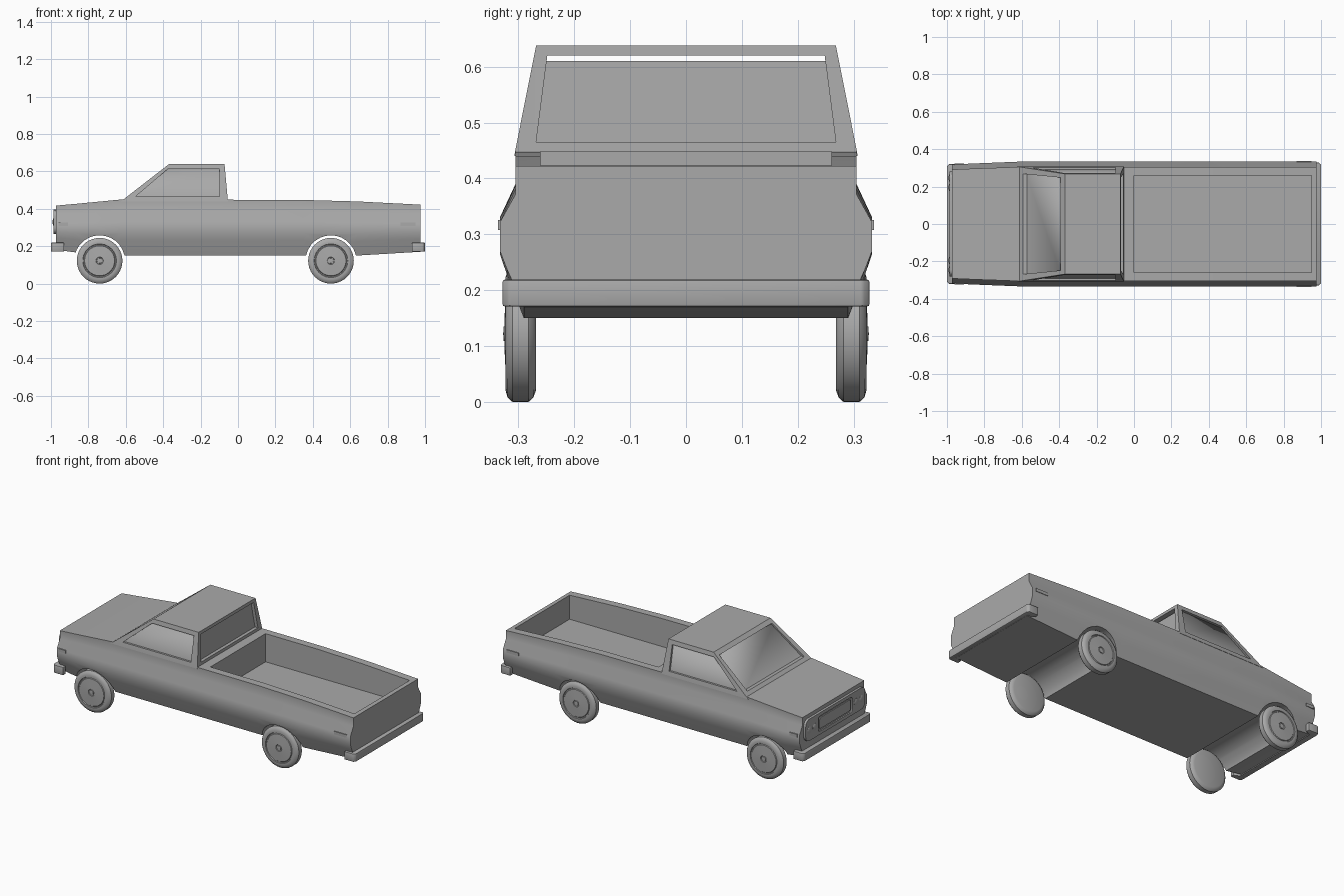
import bpy, bmesh, math
from mathutils import Matrix, Vector

if "Cube" in bpy.data.objects:
    bpy.data.objects.remove(bpy.data.objects["Cube"])

grey = bpy.data.materials.new("plain grey")
grey.use_nodes = True
grey.diffuse_color = (0.4, 0.4, 0.4, 1)
grey.node_tree.nodes["Principled BSDF"].inputs["Base Color"].default_value = grey.diffuse_color


def finish(name, bm, angle=35):
    bmesh.ops.recalc_face_normals(bm, faces=bm.faces[:])
    mesh = bpy.data.meshes.new(name)
    bm.to_mesh(mesh)
    bm.free()
    mesh.materials.append(grey)
    ob = bpy.data.objects.new(name, mesh)
    bpy.context.collection.objects.link(ob)
    smooth(ob, angle)
    return ob


def smooth(ob, angle=35):
    bpy.ops.object.select_all(action='DESELECT')
    ob.select_set(True)
    bpy.context.view_layer.objects.active = ob
    bpy.ops.object.shade_smooth_by_angle(angle=math.radians(angle))


def loft(name, rings, bevel=0, angle=35):
    """Bridge equal rings of points and cap both ends."""
    bm = bmesh.new()
    rows = [[bm.verts.new(p) for p in ring] for ring in rings]
    n = len(rows[0])
    for a, b in zip(rows, rows[1:]):
        for i in range(n):
            bm.faces.new((a[i], a[(i + 1) % n], b[(i + 1) % n], b[i]))
    bm.faces.new(rows[0])
    bm.faces.new(rows[-1])
    if bevel:
        bmesh.ops.bevel(bm, geom=bm.edges[:], offset=bevel, segments=2,
                        affect='EDGES', profile=0.5)
    return finish(name, bm, angle)


def rect(x0, x1, half, z):
    return [(x0, -half, z), (x1, -half, z), (x1, half, z), (x0, half, z)]


def box(name, x0, x1, y0, y1, z0, z1, bevel=0):
    return loft(name, [[(x0, y0, z), (x1, y0, z), (x1, y1, z), (x0, y1, z)]
                       for z in (z0, z1)], bevel)


def along_y(name, outline, half=0.6):
    return loft(name, [[(x, y, z) for x, z in outline] for y in (-half, half)])


def cut(target, *cutters):
    for c in cutters:
        mod = target.modifiers.new("cut", 'BOOLEAN')
        mod.operation = 'DIFFERENCE'
        mod.solver = 'EXACT'
        mod.object = c
        bpy.context.view_layer.objects.active = target
        bpy.ops.object.modifier_apply(modifier=mod.name)
        bpy.data.objects.remove(c)
    smooth(target)


def spin(name, profile, matrix, steps=40):
    """Lathe (radius, depth) points about the local z axis."""
    bm = bmesh.new()
    vs = [bm.verts.new((r, 0, d)) for r, d in profile]
    es = [bm.edges.new(p) for p in zip(vs, vs[1:])]
    bmesh.ops.spin(bm, geom=vs + es, cent=(0, 0, 0), axis=(0, 0, 1),
                   angle=math.tau, steps=steps)
    bmesh.ops.remove_doubles(bm, verts=bm.verts[:], dist=1e-5)
    bm.transform(matrix)
    return finish(name, bm)


# Body shell: one cross-section carried along the length
section = [(0.29, 0.15), (0.32, 0.23), (0.333, 0.27), (0.333, 0.33), (0.305, 0.39), (0.305, 0.45)]
stations = [(-0.972, 0.18, 0.417, 0.955), (-0.87, 0.167, 0.426, 0.97), (-0.62, 0.15, 0.45, 1),
            (0.35, 0.15, 0.447, 1), (0.64, 0.15, 0.439, 1), (0.975, 0.17, 0.422, 1)]
rings = []
for x, low, high, wide in stations:
    side = [(y * wide, low + (z - 0.15) / 0.3 * (high - low)) for y, z in section]
    rings.append([(x, y, z) for y, z in side] + [(x, -y, z) for y, z in reversed(side)])
body = loft("body", rings)

# Open bed and the wheel channels
AXLES = {"front": -0.74, "rear": 0.497}
arches = [along_y("arch_cutter", [(x + 0.136 * math.cos(k * math.tau / 28),
                                   0.122 + 0.136 * math.sin(k * math.tau / 28)) for k in range(28)])
          for x in AXLES.values()]
cut(body, box("bed_cutter", 0, 0.95, -0.26, 0.26, 0.28, 0.6), *arches)

# Cab frame with window openings cut right through
cab = loft("cab_frame", [rect(-0.625, -0.054, 0.307, 0.44), rect(-0.61, -0.055, 0.305, 0.452),
                         rect(-0.37, -0.072, 0.268, 0.638)])
side_hole = along_y("side_cutter", [(-0.548, 0.465), (-0.1, 0.465), (-0.1, 0.613), (-0.375, 0.613)])
end_hole = loft("end_cutter", [[(x, -0.268, 0.465), (x, 0.268, 0.465), (x, 0.248, 0.62), (x, -0.248, 0.62)]
                               for x in (-1, 0.3)])
cut(cab, side_hole, end_hole)

# Recessed window panes
loft("window_panes", [rect(-0.585, -0.075, 0.292, 0.455), rect(-0.392, -0.088, 0.262, 0.61)], angle=80)

# Bumpers with wrapped ends
for name, s, half in (("front", -1, 0.32), ("rear", 1, 0.328)):
    outer, inner, back = s * 1.0, s * 0.968, s * 0.93
    outline = [(back, -half), (s * 0.99, -half), (outer, -half + 0.012), (outer, half - 0.012),
               (s * 0.99, half), (back, half), (back, half - 0.025), (inner, half - 0.035),
               (inner, -half + 0.035), (back, -half + 0.025)]
    loft(name + "_bumper", [[(x, y, z) for x, y in outline] for z in (0.171, 0.219)], 0.004)

# Nose panel, grille and round headlamps
def nose_plate(name, half_y, z0, z1, x0, x1, corner):
    pts = []
    for cy, cz, start in ((1, 1, 0), (-1, 1, 90), (-1, -1, 180), (1, -1, 270)):
        for k in range(5):
            a = math.radians(start + k * 22.5)
            pts.append((cy * (half_y - corner) + corner * math.cos(a),
                        (z1 if cz > 0 else z0) - cz * corner + corner * math.sin(a)))
    return loft(name, [[(x, y, z) for y, z in pts] for x in (x0, x1)])


panel = nose_plate("nose_panel", 0.28, 0.265, 0.395, -0.986, -0.96, 0.035)
cut(panel, nose_plate("grille_cutter", 0.16, 0.285, 0.375, -1.1, -0.978, 0.015))
nose_plate("grille", 0.145, 0.297, 0.363, -0.984, -0.97, 0.01)
face_front = Matrix.Rotation(-math.pi / 2, 4, 'Y')
for y in (-0.245, -0.195, 0.195, 0.245):
    spin("headlamp", [(0, 0.008), (0.014, 0.006), (0.02, 0.003), (0.021, -0.01), (0, -0.01)],
         Matrix.Translation((-0.984, y, 0.33)) @ face_front, 20)

# Wheels: tyre, hub disc and cap
tyre = [(0, 0), (0.1, 0), (0.114, 0.005), (0.122, 0.014), (0.122, 0.042), (0.114, 0.051), (0.1, 0.055),
        (0.09, 0.055), (0.088, 0.05), (0.083, 0.05), (0.08, 0.054), (0.02, 0.057), (0.018, 0.053),
        (0.014, 0.053), (0.013, 0.058), (0, 0.059)]
for axle, x in AXLES.items():
    for side, s in (("near", -1), ("far", 1)):
        turn = Matrix.Rotation(-s * math.pi / 2, 4, 'X')
        spin(f"{axle}_{side}_wheel", tyre, Matrix.Translation((x, s * 0.268, 0.122)) @ turn)

# Side marker lamps
for s in (-1, 1):
    for name, x0, x1, y in (("front_marker", -0.96, -0.91, 0.32), ("rear_marker", 0.87, 0.95, 0.332)):
        box(name, x0, x1, s * y - 0.004, s * y + 0.004, 0.308, 0.326)
